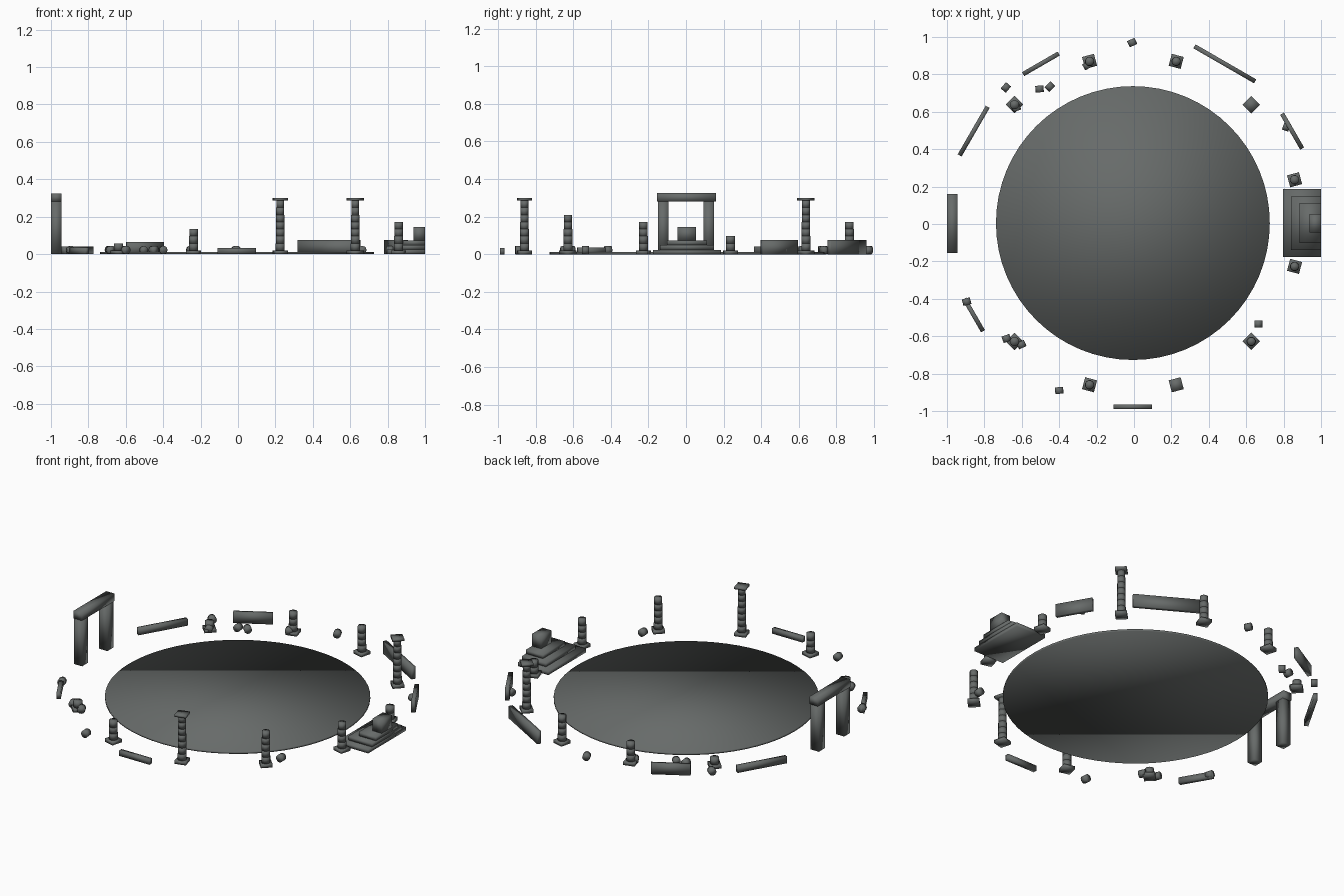
import bpy, math
from mathutils import Vector

if "Cube" in bpy.data.objects:
    bpy.data.objects.remove(bpy.data.objects["Cube"])

stone = bpy.data.materials.new("dark grey stone")
stone.diffuse_color = (0.135, 0.146, 0.142, 1)
stone.use_nodes = True
stone.node_tree.nodes["Principled BSDF"].inputs["Base Color"].default_value = stone.diffuse_color
CX, CY = -0.006, 0.005          # centre of the ring


def finish(name):
    ob = bpy.context.object
    ob.name = name
    ob.data.materials.append(stone)
    for p in ob.data.polygons:   # fully smooth, so edges look softly worn
        p.use_smooth = True
    return ob


def box(name, x0, x1, y0, y1, z0, z1):
    bpy.ops.mesh.primitive_cube_add(size=1)
    ob = finish(name)
    for v in ob.data.vertices:
        v.co = Vector(((x0, x1)[v.co.x > 0], (y0, y1)[v.co.y > 0], (z0, z1)[v.co.z > 0]))
    return ob


def ring_box(name, angle, radius, thick, length, z0, z1):
    # box standing on the ring, turned to face the centre
    a = math.radians(angle)
    ob = box(name, -thick / 2, thick / 2, -length / 2, length / 2, z0, z1)
    ob.location = (CX + radius * math.cos(a), CY + radius * math.sin(a), 0)
    ob.rotation_euler = (0, 0, a)
    return ob


def drum(name, loc, r, h, sides=12, rot=(0, 0, 0)):
    bpy.ops.mesh.primitive_cylinder_add(vertices=sides, radius=r, depth=h, location=loc, rotation=rot)
    return finish(name)


# arena floor
drum("arena_floor", (CX, CY, 0.006), 0.732, 0.012, 64)

# broken columns: angle -> number of drums (7 = complete, with capital)
PLINTH, DRUM = 0.02, 0.038
columns = {15: 2, 45: 7, 75: 4, 105: 3, 135: 1, 225: 1, 255: 3, 285: 7, 315: 5, 345: 4}
for ang, n in columns.items():
    a = math.radians(ang)
    x, y = CX + 0.895 * math.cos(a), CY + 0.895 * math.sin(a)
    ring_box("column_plinth", ang, 0.895, 0.066, 0.066, 0, PLINTH)
    for i in range(n):
        drum("column_drum", (x, y, PLINTH + DRUM * (i + 0.5)), 0.025 - 0.0006 * i, DRUM, rot=(0, 0, a))
    if n == 7:
        top = PLINTH + DRUM * n
        ring_box("column_capital", ang, 0.895, 0.066, 0.066, top, top + 0.014)

# outer wall remnants: angle, length, height
for ang, length, h in ((30, 0.215, 0.075), (60, 0.375, 0.075), (120, 0.22, 0.065),
                       (150, 0.3, 0.04), (210, 0.2, 0.036), (270, 0.205, 0.032)):
    ring_box("wall_remnant", ang, 0.983, 0.024, length, 0, h)

# gateway
for y0, y1 in ((-0.15, -0.093), (0.093, 0.15)):
    box("gate_pillar", -1, -0.945, y0, y1, 0, 0.28)
box("gate_lintel", -1, -0.943, -0.155, 0.16, 0.28, 0.325)

# stepped dais with seat block
for i, (x0, w) in enumerate(((0.797, 0.181), (0.84, 0.143), (0.885, 0.107))):
    box("dais_step", x0, 1, 0.005 - w, 0.005 + w, i * 0.024, (i + 1) * 0.024)
box("dais_seat", 0.938, 1, -0.046, 0.054, 0.072, 0.146)

# fallen drums lying on their sides: x, y, heading
fallen = ((-0.01, 0.97, 25), (-0.685, 0.73, 50), (-0.505, 0.722, 5), (-0.45, 0.735, 45),
          (-0.25, 0.848, 30), (-0.63, 0.622, 20), (0.815, 0.52, 70), (0.665, -0.535, 0),
          (-0.4, -0.89, 5), (-0.895, -0.415, 15), (-0.682, -0.612, 20), (-0.602, -0.645, 25))
for x, y, d in fallen:
    drum("fallen_drum", (x, y, 0.022), 0.022, 0.036, rot=(math.pi / 2, 0, math.radians(d)))
